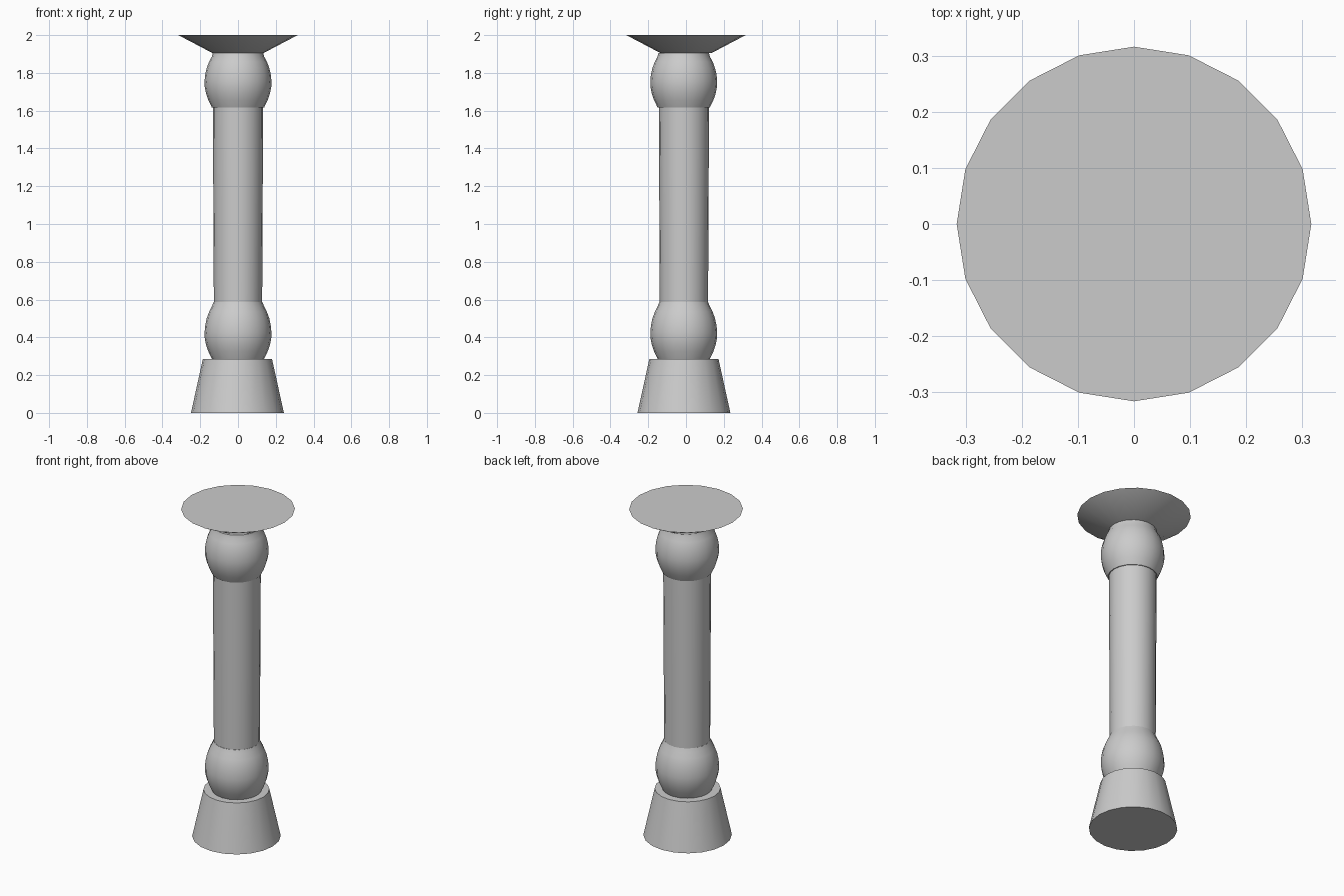
import bpy, bmesh, math

if "Cube" in bpy.data.objects:
    bpy.data.objects.remove(bpy.data.objects["Cube"])

SIDES = 20


def lathe(name, profile, centre=(0, 0), sides=SIDES, smooth=True):
    """Spin (radius, height) points around z and cap both ends."""
    bm = bmesh.new()
    rings = []
    for r, z in profile:
        rings.append([bm.verts.new((centre[0] + r * math.cos(2 * math.pi * i / sides),
                                    centre[1] + r * math.sin(2 * math.pi * i / sides), z))
                      for i in range(sides)])
    for a, b in zip(rings, rings[1:]):
        for i in range(sides):
            j = (i + 1) % sides
            bm.faces.new((a[i], a[j], b[j], b[i]))
    bm.faces.new(rings[0][::-1])
    bm.faces.new(rings[-1])
    mesh = bpy.data.meshes.new(name)
    bm.to_mesh(mesh)
    bm.free()
    ob = bpy.data.objects.new(name, mesh)
    bpy.context.collection.objects.link(ob)
    if smooth:
        bpy.context.view_layer.objects.active = ob
        ob.select_set(True)
        bpy.ops.object.shade_smooth_by_angle(angle=math.radians(30))
        ob.select_set(False)
    return ob


# Tapered foot
lathe("base", [(0.246, 0), (0.183, 0.286)], (-0.003, -0.011))

# Round swellings at the bottom and top of the column
lathe("lower_ball", [(0.138, 0.286), (0.157, 0.325), (0.169, 0.36), (0.176, 0.395),
                     (0.177, 0.425), (0.174, 0.46), (0.166, 0.50), (0.153, 0.535),
                     (0.138, 0.565), (0.129, 0.587)], (0, -0.012))
lathe("upper_ball", [(0.138, 1.616), (0.157, 1.655), (0.169, 1.69), (0.176, 1.725),
                     (0.177, 1.755), (0.174, 1.79), (0.166, 1.825), (0.153, 1.86),
                     (0.139, 1.885), (0.134, 1.905)], (0, -0.012))

# Slightly flared column shaft
lathe("shaft", [(0.128, 0.587), (0.133, 1.616)], (0, -0.011))

# Wide flaring cap with a flat top
lathe("cap", [(0.135, 1.905), (0.316, 2.0)])
